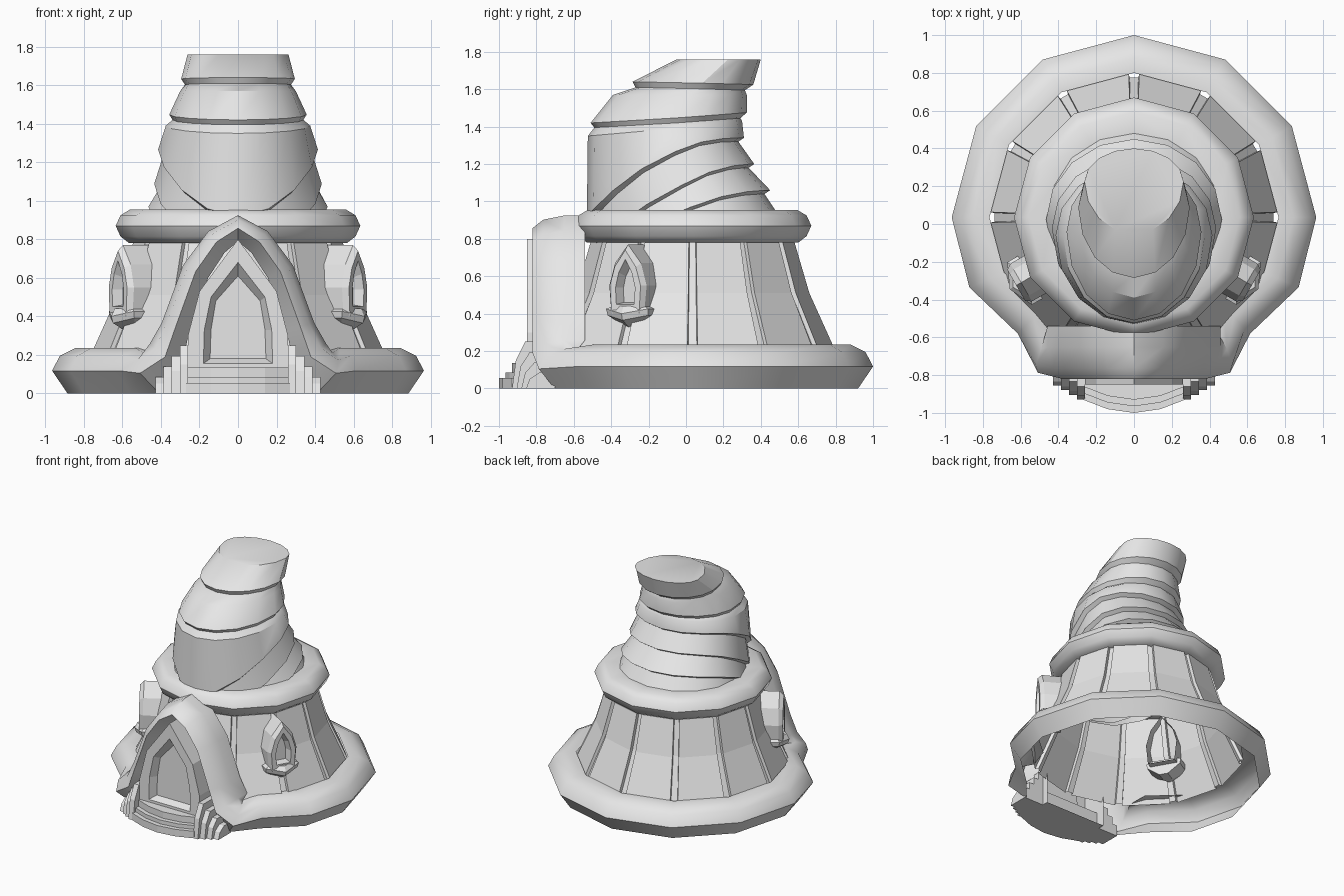
import bpy, bmesh, math
from math import sin, cos, radians, pi
from mathutils import Vector, Matrix

old = bpy.data.objects.get("Cube")
if old:
    bpy.data.objects.remove(old)

CY = 0.035  # centre of the round hut body

clay = bpy.data.materials.new("light_grey_clay")
clay.use_nodes = True
clay.diffuse_color = (0.8, 0.8, 0.8, 1)
clay.node_tree.nodes["Principled BSDF"].inputs["Base Color"].default_value = (0.8, 0.8, 0.8, 1)


def loft(name, loops, wrap=False, ring=True, caps=(), smooth=30, matrix=None):
    """Skin a list of equal point loops; wrap joins last to first, ring closes each loop."""
    bm = bmesh.new()
    rows = [[bm.verts.new(p) for p in loop] for loop in loops]
    n = len(rows[0])
    pairs = list(zip(rows, rows[1:])) + ([(rows[-1], rows[0])] if wrap else [])
    for a, b in pairs:
        for i in range(n if ring else n - 1):
            j = (i + 1) % n
            bm.faces.new((a[i], a[j], b[j], b[i]))
    for c in caps:
        bm.faces.new(rows[c])
    bmesh.ops.recalc_face_normals(bm, faces=bm.faces)
    mesh = bpy.data.meshes.new(name)
    if matrix:
        bm.transform(matrix)
    bm.to_mesh(mesh)
    bm.free()
    mesh.materials.append(clay)
    ob = bpy.data.objects.new(name, mesh)
    bpy.context.collection.objects.link(ob)
    bpy.ops.object.select_all(action='DESELECT')
    ob.select_set(True)
    bpy.context.view_layer.objects.active = ob
    if smooth:
        bpy.ops.object.shade_smooth_by_angle(angle=radians(smooth))
    return ob


def polar(r, deg, z):
    return (r * cos(radians(deg)), CY + r * sin(radians(deg)), z)


def mirrored(half):
    """Complete a left-right symmetric (x, z) outline ending on the centre line."""
    return half + [(-x, z) for x, z in reversed(half[:-1])]


# Wall: twelve panels with recessed grooves between them
loops = []
for r, z in [(0.765, 0.2), (0.625, 0.51), (0.54, 0.8)]:
    loop = []
    for k in range(12):
        for da, dr in [(-2.1, 0), (-1.8, 0.025), (1.8, 0.025), (2.1, 0)]:
            loop.append(polar(r - dr, 30 * k + da, z))
    loops.append(loop)
loft("wall_panels", loops, smooth=0)

# Upper collar ring
profile = [(0.44, 0.95), (0.56, 0.955), (0.61, 0.925), (0.635, 0.87),
           (0.61, 0.815), (0.565, 0.78), (0.48, 0.78)]
loft("upper_ring", [[polar(r, 30 * k, z) for k in range(12)] for r, z in profile], smooth=45)

# Base ring that climbs over the door as an arch: (origin, outward, up, depth, height)
front = Vector((0, -1, 0))
stations = []
for x, z, ux, uz, h in [(0, 0.79, 0, 1, 0.135), (0.07, 0.73, 0.6, 0.8, 0.14),
                        (0.155, 0.6, 0.9, 0.45, 0.145), (0.25, 0.33, 0.97, 0.25, 0.15),
                        (0.3, 0.12, 0.75, 0.66, 0.21)]:
    stations.append((Vector((x, -0.82, z)), front, Vector((ux, 0, uz)), 0.28, h))
for deg, r, ux in [(-61, 0.94, 0.45), (-45, 0.87, 0), (-23, 0.947, 0), (0, 0.965, 0),
                   (30, 0.965, 0), (60, 0.965, 0), (90, 0.965, 0)]:
    out = Vector((cos(radians(deg)), sin(radians(deg)), 0))
    up = Vector((ux, 0, math.sqrt(1 - ux * ux)))
    stations.append((Vector(polar(r, deg, 0)), out, up, 0.2 if deg > -50 else 0.24, 0.235))
section = [(-0.4, 0), (0, 0.5), (-0.2, 0.83), (-0.6, 1), (-1, 1)]
half = [[p + o * (a * d) + u * (b * h) for a, b in section] for p, o, u, d, h in stations]
flip = [[Vector((-v.x, v.y, v.z)) for v in loop] for loop in reversed(half[1:-1])]
loft("base_ring_and_door_arch", half + flip, wrap=True, ring=False, smooth=50)


# Crooked tower: tilted shingle bands leaning back
def tower_ring(yf, zf, yb, zb, hw, power=1.0, n=16):
    ym = (yf + yb) / 2 + 0.05
    loop = []
    for i in range(n):
        a = 2 * pi * i / n
        c = cos(a)
        y = ym + c * ((yb - ym) if c > 0 else (ym - yf))
        z = zb + (zf - zb) * ((1 - c) / 2) ** power
        loop.append((hw * sin(a), y, z))
    return loop


bands = [  # front y, front z, back y, back z, half width, bend
    (-0.05, 1.76, 0.40, 1.76, 0.262), (-0.285, 1.64, 0.36, 1.625, 0.295),
    (-0.27, 1.61, 0.315, 1.595, 0.275), (-0.39, 1.57, 0.325, 1.57, 0.30),
    (-0.51, 1.42, 0.325, 1.475, 0.357), (-0.49, 1.395, 0.29, 1.445, 0.34),
    (-0.525, 1.35, 0.30, 1.43, 0.375), (-0.53, 0.92, 0.31, 1.34, 0.415, 2.5),
    (-0.50, 0.90, 0.28, 1.32, 0.385, 2.5), (-0.51, 0.75, 0.365, 1.2, 0.435, 2),
    (-0.48, 0.74, 0.335, 1.18, 0.405, 2), (-0.50, 0.7, 0.45, 1.06, 0.465, 2),
    (-0.47, 0.69, 0.42, 1.04, 0.435, 2), (-0.48, 0.68, 0.50, 0.92, 0.48, 2)]
loft("twisted_tower", [tower_ring(*b) for b in bands], caps=(0,), smooth=32)


# Pointed frames: nested outlines at stepped depths, closed by a recessed pane
def pointed_frame(name, layers, matrix=None):
    loops = [[(x, y, z) for x, z in mirrored(outline)] for outline, y in layers]
    loft(name, loops, caps=(-1,), smooth=0, matrix=matrix)


outer = [(0.26, 0), (0.26, 0.3), (0.2, 0.53), (0, 0.8)]
rim = [(0.18, 0.155), (0.175, 0.33), (0.14, 0.5), (0, 0.68)]
pane = [(0.145, 0.18), (0.14, 0.33), (0.115, 0.48), (0, 0.61)]
pointed_frame("door_frame", [(outer, -0.65), (outer, -0.85), (rim, -0.85), (pane, -0.8)])

w_outer = [(0.1, 0.4), (0.115, 0.55), (0.08, 0.67), (0, 0.77)]
w_front = [(0.085, 0.4), (0.095, 0.55), (0.065, 0.65), (0, 0.74)]
w_rim = [(0.055, 0.45), (0.06, 0.54), (0.04, 0.62), (0, 0.69)]
w_pane = [(0.04, 0.46), (0.042, 0.54), (0.028, 0.6), (0, 0.65)]
sill_top = [(-0.13, -0.55), (-0.13, -0.7), (0, -0.76), (0.13, -0.7), (0.13, -0.55)]
for side, deg in [("left", 60), ("right", -60)]:
    place = Matrix.Translation((0, CY, 0)) @ Matrix.Rotation(radians(deg), 4, 'Z')
    pointed_frame(side + "_window",
                  [(w_outer, -0.5), (w_outer, -0.69), (w_front, -0.72),
                   (w_rim, -0.72), (w_pane, -0.665)], place)
    # Window sill with a pointed bracket underneath
    sill = [[(x * s, -0.55 + (y + 0.55) * t, z + dz * abs(x)) for x, y in sill_top]
            for s, t, z, dz in [(0.75, 0.9, 0.44, 0), (1, 1, 0.4, 0.2),
                                (0.95, 0.95, 0.365, 0.2), (0.25, 0.6, 0.325, 0)]]
    loft(side + "_window_sill", sill, caps=(0, -1), smooth=0, matrix=place)

# Bowed entrance steps
for i, (y, low, top) in enumerate([(-1.0, 0, 0.055), (-0.965, 0.055, 0.085), (-0.93, 0.085, 0.135)]):
    plan = [(-0.27, -0.72), (-0.27, y + 0.07), (-0.14, y + 0.02), (0, y),
            (0.14, y + 0.02), (0.27, y + 0.07), (0.27, -0.72)]
    loft(f"step_{i + 1}", [[(px, py, z) for px, py in plan] for z in (low, top)],
         caps=(0, -1), smooth=0)

# Stacked stones on both sides of the steps
for side, s in [("left", 1), ("right", -1)]:
    for i in range(4):
        x0, h, yf = 0.26 + 0.042 * i, 0.25 - 0.055 * i, -0.93 + 0.025 * i
        prof = [(yf, 0), (yf + 0.02, 0.6 * h), (yf + 0.07, h), (-0.7, h), (-0.7, 0)]
        loft(f"{side}_step_stone_{i + 1}",
             [[(s * x, y, z) for y, z in prof] for x in (x0, x0 + 0.042)],
             caps=(0, -1), smooth=0)
